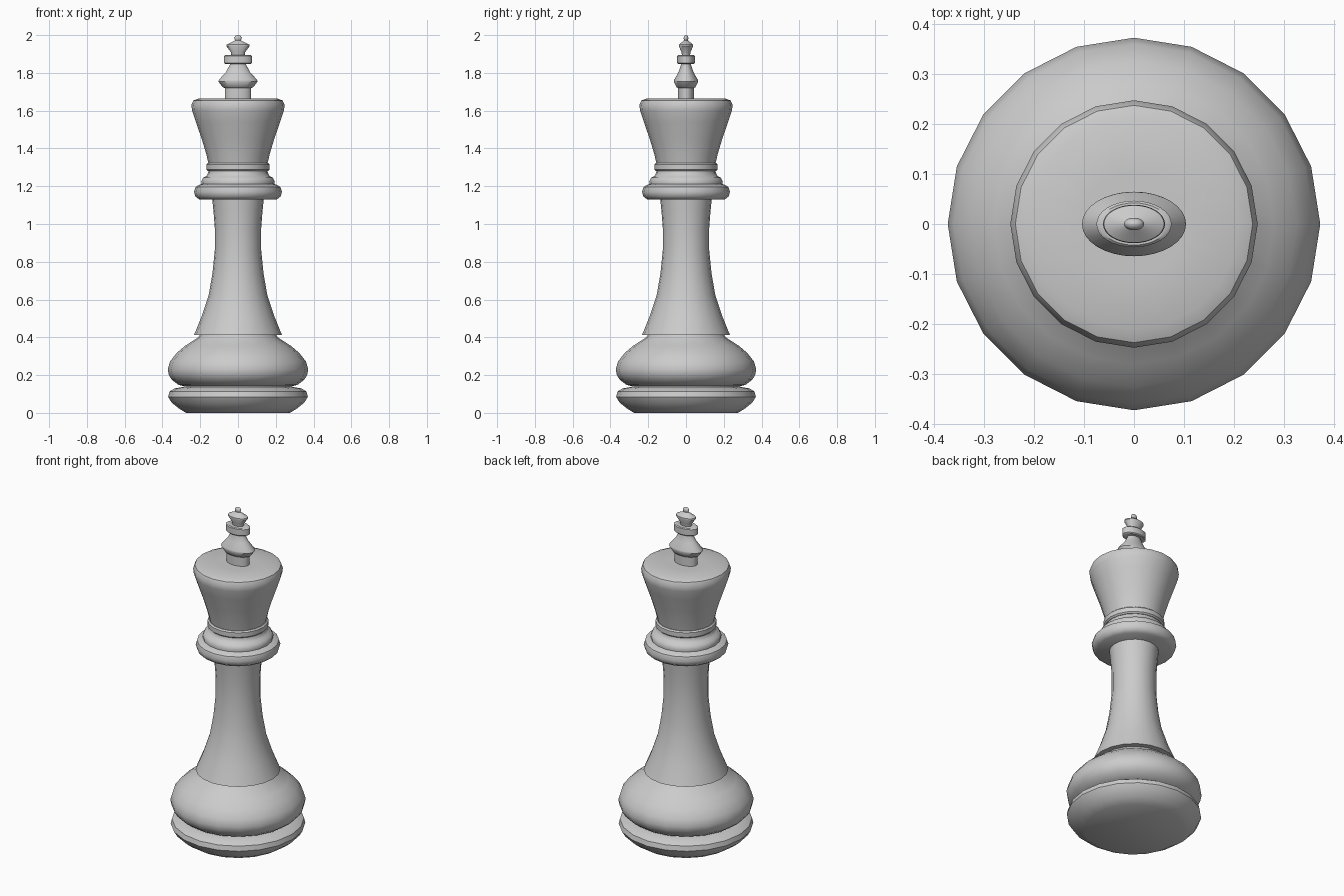
import bpy, bmesh, math


def lathe(name, profile, sides=20, depth=1.0, angle=40):
    """Closed solid of revolution from (radius, height) pairs; depth squashes y."""
    bm = bmesh.new()
    rings = []
    for r, z in profile:
        rings.append([bm.verts.new((r * math.cos(2 * math.pi * i / sides),
                                    r * depth * math.sin(2 * math.pi * i / sides), z))
                      for i in range(sides)])
    for a, b in zip(rings, rings[1:]):
        for i in range(sides):
            j = (i + 1) % sides
            bm.faces.new((a[i], a[j], b[j], b[i]))
    bm.faces.new(rings[0][::-1])
    bm.faces.new(rings[-1])
    me = bpy.data.meshes.new(name)
    bm.to_mesh(me)
    bm.free()
    ob = bpy.data.objects.new(name, me)
    bpy.context.collection.objects.link(ob)
    bpy.ops.object.select_all(action='DESELECT')
    ob.select_set(True)
    bpy.context.view_layer.objects.active = ob
    bpy.ops.object.shade_smooth_by_angle(angle=math.radians(angle))
    return ob


# Foot disc and the rounded bulge above it
lathe("foot", [(0.275, 0), (0.315, 0.025), (0.352, 0.055), (0.37, 0.085),
               (0.363, 0.113), (0.335, 0.13), (0.29, 0.137), (0.28, 0.15)])
lathe("base_bulge", [(0.28, 0.14), (0.315, 0.148), (0.35, 0.175), (0.366, 0.20),
                     (0.372, 0.23), (0.36, 0.272), (0.325, 0.317),
                     (0.28, 0.355), (0.21, 0.40), (0.20, 0.415)])

# Flared stem
lathe("stem", [(0.233, 0.412), (0.193, 0.51), (0.155, 0.625), (0.135, 0.74),
               (0.123, 0.86), (0.123, 0.98), (0.13, 1.07), (0.138, 1.15)])

# Stacked collar rings
lathe("collar", [(0.205, 1.13), (0.225, 1.145), (0.233, 1.17), (0.225, 1.196),
                 (0.20, 1.21), (0.18, 1.212)])
lathe("upper_collar", [(0.192, 1.205), (0.195, 1.225), (0.185, 1.245),
                       (0.168, 1.253), (0.158, 1.27), (0.156, 1.29)])
lathe("neck_ring", [(0.16, 1.28), (0.168, 1.288), (0.168, 1.315), (0.16, 1.322)])

# Flared head with a rounded rim
lathe("head", [(0.155, 1.315), (0.168, 1.37), (0.192, 1.45), (0.223, 1.54),
               (0.243, 1.60), (0.247, 1.63), (0.237, 1.653), (0.21, 1.664),
               (0.1, 1.665)])

# Flattened oval finial
lathe("finial_stem", [(0.070, 1.65), (0.070, 1.72)], 32, 0.62)
lathe("finial_cone", [(0.070, 1.72), (0.082, 1.725), (0.104, 1.755), (0.101, 1.763),
                      (0.065, 1.803), (0.042, 1.845), (0.042, 1.855)], 32, 0.62)
lathe("finial_disc", [(0.068, 1.848), (0.075, 1.853), (0.075, 1.889),
                      (0.068, 1.894)], 32, 0.62)
lathe("finial_crown", [(0.034, 1.885), (0.038, 1.91), (0.062, 1.942), (0.060, 1.950),
                       (0.016, 1.972), (0.016, 1.98)], 32, 0.62)
lathe("finial_tip", [(0.010, 1.968), (0.019, 1.978), (0.020, 1.986),
                     (0.014, 1.996), (0.003, 2.0)], 32, 0.62)
